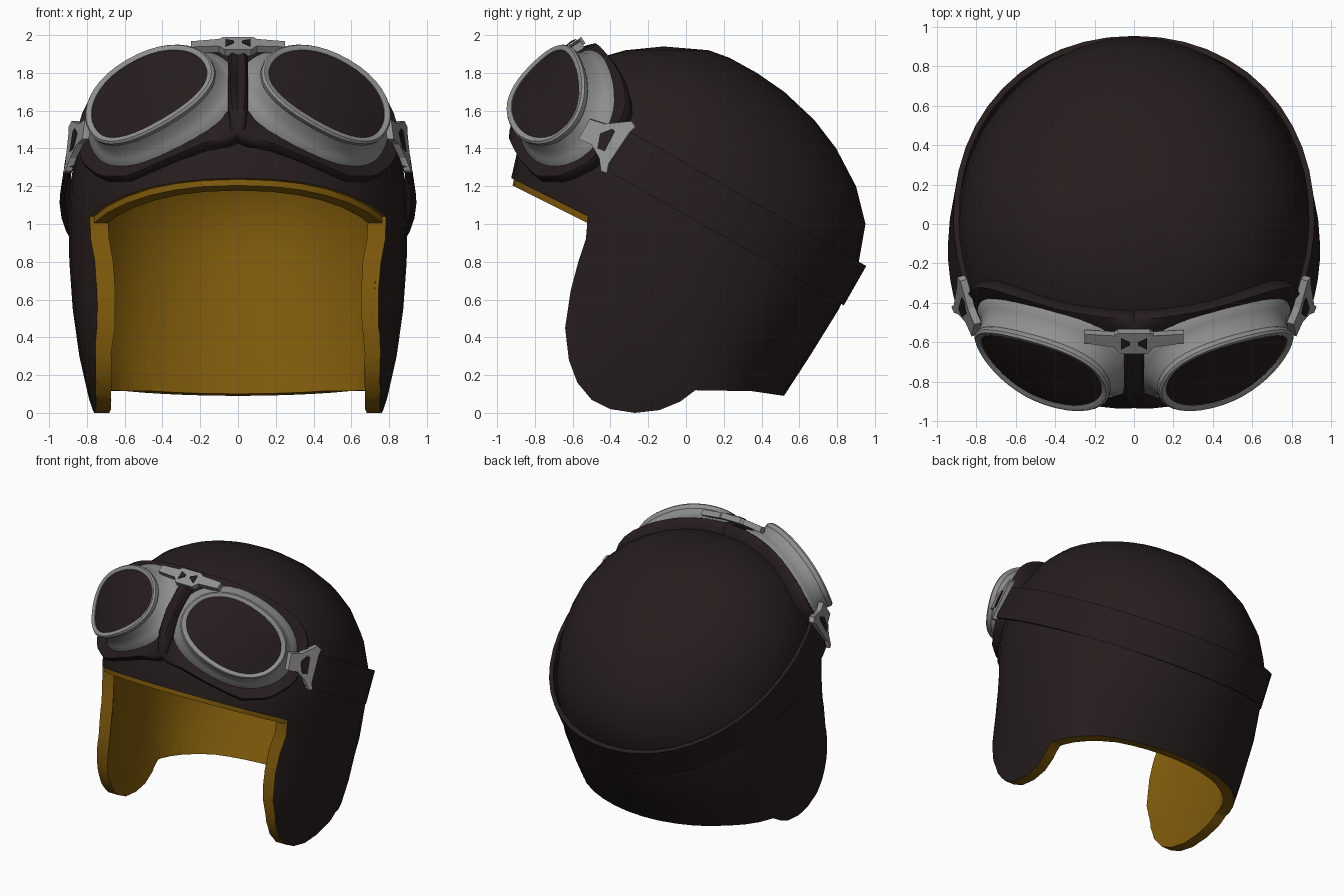
import bpy, bmesh, math
from mathutils import Vector, Matrix

if "Cube" in bpy.data.objects:
    bpy.data.objects.remove(bpy.data.objects["Cube"])

def material(name, c):
    m = bpy.data.materials.new(name)
    m.diffuse_color = (*c, 1)
    m.use_nodes = True
    m.node_tree.nodes["Principled BSDF"].inputs["Base Color"].default_value = m.diffuse_color
    return m

DARK = material("dark_brown_leather", (0.020, 0.0125, 0.0125))
GOLD = material("golden_lining", (0.205, 0.098, 0.003))
SILVER = material("silver_metal", (0.28, 0.28, 0.28))

def make(name, verts, faces, mats, index=0, angle=40, mirror=False):
    me = bpy.data.meshes.new(name)
    me.from_pydata([tuple(v) for v in verts], [], faces)
    bm = bmesh.new()
    bm.from_mesh(me)
    bmesh.ops.recalc_face_normals(bm, faces=bm.faces)
    for f in bm.faces:
        f.material_index = index
    bm.to_mesh(me)
    bm.free()
    for m in mats:
        me.materials.append(m)
    ob = bpy.data.objects.new(name, me)
    bpy.context.collection.objects.link(ob)
    if mirror:
        mod = ob.modifiers.new("mirror", 'MIRROR')
        mod.use_mirror_merge = False
    if angle:
        smooth(ob, angle)
    return ob

def activate(ob):
    bpy.ops.object.select_all(action='DESELECT')
    ob.select_set(True)
    bpy.context.view_layer.objects.active = ob

def smooth(ob, angle):
    activate(ob)
    bpy.ops.object.shade_smooth_by_angle(angle=math.radians(angle))

def loft(rings, closed=False):
    """Join equal closed rings with quads; closed also joins last to first."""
    n, k = len(rings[0]), len(rings)
    verts = [p for r in rings for p in r]
    faces = []
    for i in range(k if closed else k - 1):
        a, b = i * n, ((i + 1) % k) * n
        faces += [(a + j, a + (j + 1) % n, b + (j + 1) % n, b + j) for j in range(n)]
    return verts, faces

def plate(name, outline, to3d, depth, mat, mirror=False):
    """Flat part: 2D outline mapped to 3D, thickened along depth."""
    top = [Vector(to3d(a, b)) for a, b in outline]
    n = len(top)
    v, f = loft([top, [p + Vector(depth) for p in top]])
    f += [tuple(range(n)), tuple(range(n, 2 * n))]
    return make(name, v, f, [mat], angle=0, mirror=mirror)

# ---- helmet: horizontal sections (z, half width, front y, back y)
SECTIONS = [(-.1, .745, -1.5, .40), (.1, .795, -1.40, .525), (.3, .84, -1.25, .655),
            (.55, .875, -1.07, .81), (.8, .893, -.97, .915), (1.0, .897, -.95, .95),
            (1.2, .89, -.935, .90), (1.4, .855, -.89, .795), (1.55, .79, -.82, .68),
            (1.7, .68, -.72, .52), (1.8, .565, -.61, .375), (1.88, .42, -.46, .23),
            (1.92, .28, -.32, .12)]
SEG = 36

def dome(d):
    """Section rings pulled inward by d, ending in a pole."""
    rings = []
    for z, hw, y0, y1 in SECTIONS:
        t = max(0, (z - 1) / .94)
        c, ring = -.12 * t, []
        k = d * (1 - .5 * t)
        for j in range(SEG):
            a = 2 * math.pi * j / SEG
            co, si = math.cos(a), math.sin(a)
            p = 1.93 if si > 0 else 2.25 - .2 * t
            x = math.copysign(abs(co) ** (2 / p), co) * (hw - k)
            y = c + abs(si) ** (2 / p) * ((y1 - k - c) if si > 0 else (y0 + k - c))
            ring.append((x, y, z - d * t))
        rings.append(ring)
    return rings, (0, -.12, 1.94 - d)

# edge of the helmet seen from the side
EDGE = [(-1.6, 1.545), (-.52, 1.005), (-.53, .92), (-.57, .8), (-.61, .65), (-.64, .45),
        (-.62, .28), (-.575, .16), (-.5, .07), (-.4, .02), (-.27, 0), (-.14, .015),
        (-.03, .06), (.05, .12), (.35, .115), (.52, .09), (1.2, 0), (1.2, -.5), (-1.6, -.5)]

def shell(name, d0, d1, index, lift):
    outer, p0 = dome(d0)
    inner, p1 = dome(d1)
    v, f = loft(outer[::-1] + inner)
    top, last = 0, len(v) - SEG
    v += [p0, p1]
    for j in range(SEG):
        k = (j + 1) % SEG
        f += [(top + j, top + k, len(v) - 2), (last + j, last + k, len(v) - 1)]
    ob = make(name, v, f, [DARK, GOLD], index, angle=0)
    # cut the face opening, ear flaps and nape
    prof = [(y, z + (lift if i < 2 else 0)) for i, (y, z) in enumerate(EDGE)]
    n = len(prof)
    cv, cf = loft([[(s, y, z) for y, z in prof] for s in (-1.3, 1.3)])
    cf += [tuple(range(n)), tuple(range(n, 2 * n))]
    cutter = make("edge_cutter", cv, cf, [DARK, GOLD], 1, angle=0)
    cutter.hide_render = True
    mod = ob.modifiers.new("cut", 'BOOLEAN')
    mod.operation, mod.solver, mod.object = 'DIFFERENCE', 'EXACT', cutter
    activate(ob)
    bpy.ops.object.modifier_apply(modifier="cut")
    bpy.data.objects.remove(cutter)
    smooth(ob, 40)

shell("helmet_shell", 0, .02, 0, .035)
shell("helmet_lining", .017, .08, 1, 0)

# ---- goggles: frame of the right lens
C = Vector((.478, -.735, 1.69))
E1 = Vector((.86, .209, -.5)).normalized()
E2 = Vector((.5, .927, .86)).normalized()
N = Vector((.65, -1, .70)).normalized()
A, B, COUNT = .345, .235, 40
ANGLES = [2 * math.pi * j / COUNT - math.pi for j in range(COUNT)]

def oval(w, h, s=1):
    """Rounded lens outline grown by w, raised by h, bent to wrap the head."""
    ring = []
    for t in ANGLES:
        co, si = math.cos(t), math.sin(t)
        cx, sx = (math.copysign(abs(u) ** (2 / 2.2), u) for u in (co, si))
        bend = .018 - .045 * (s * co) ** 2
        ring.append(C + E1 * (A * s + w) * cx + E2 * (B * s + w) * sx + N * (h + bend))
    return ring

# metal cups with a raised front rim
v, f = loft([oval(w, h) for w, h in
             [(-.004, -.03), (-.002, .006), (.008, .012), (.026, .012), (.036, .0), (.034, -.02),
              (.028, -.03), (.04, -.08), (.063, -.12), (.095, -.15), (.10, -.18), (.02, -.18)]],
            closed=True)
make("goggle_cups", v, f, [SILVER], mirror=True)

# lenses
v, f = loft([oval(0, -.02), oval(0, 0), oval(0, .006, .7), oval(0, .008, .35)])
v.append(C + N * .026)
f += [(3 * COUNT + j, 3 * COUNT + (j + 1) % COUNT, 4 * COUNT) for j in range(COUNT)]
f.append(tuple(range(COUNT)))
make("goggle_lenses", v, f, [DARK], mirror=True)

# padded cushion between the cups and the helmet
PAD = [(-.03, -.90, 1.425), (.13, -.89, 1.405), (.35, -.84, 1.315), (.55, -.76, 1.225),
       (.70, -.63, 1.225), (.79, -.48, 1.30), (.82, -.36, 1.44), (.78, -.29, 1.58),
       (.70, -.30, 1.70), (.55, -.35, 1.80), (.35, -.41, 1.87), (.15, -.44, 1.905),
       (-.03, -.45, 1.91), (-.05, -.62, 1.865), (-.05, -.77, 1.75), (-.05, -.86, 1.6)]
inv = Matrix((E1, E2, N)).transposed().inverted()
base = C - N * .15
polar = []
for p in PAD:
    q = inv @ (Vector(p) - base)
    polar.append((math.atan2(q.y / B, q.x / A), Vector(p)))
polar.sort(key=lambda e: e[0])
polar = ([(polar[-1][0] - 2 * math.pi, polar[-1][1])] + polar
         + [(polar[0][0] + 2 * math.pi, polar[0][1])])
outline = []
for t in ANGLES:
    for (a0, p0), (a1, p1) in zip(polar, polar[1:]):
        if a0 <= t <= a1:
            outline.append(p0.lerp(p1, (t - a0) / max(a1 - a0, 1e-6)))
            break
hub = Vector((0, -.1, 1.0))
rays = [(p - hub).normalized() for p in outline]
start = oval(.06, -.155)
rings = [start]
for mix, lift in [(.5, .035), (.85, .055), (1, .035), (1.02, 0), (1, -.08)]:
    rings.append([s.lerp(o, mix) + r * lift for s, o, r in zip(start, outline, rays)])
v, f = loft(rings, closed=True)
make("goggle_cushion", v, f, [DARK], angle=60, mirror=True)

# ---- bridge joining the two cups
half = [(.08, 0), (.1, .015), (.25, .005), (.25, .06), (.1, .085), (.07, .125)]
bridge = half + [(-x, b) for x, b in half[::-1]]
def on_bridge(up):
    return lambda x, b: (x, -.555 - .84 * b - .54 * up, 2.0 - .54 * b - .12 * abs(x) + .84 * up)
plate("bridge", bridge, on_bridge(0), (0, .022, -.034), SILVER)
plate("bridge_slots", [(.065, .03), (.065, .095), (.02, .07), (.02, .055)], on_bridge(.004),
      (0, .002, -.004), DARK, True)

# ---- strap buckles
def on_buckle(up):
    return lambda y, z: (.815 + up + .31 * (y + .55) - .31 * (z - 1.5), y, z)
plate("strap_buckles", [(-.57, 1.45), (-.51, 1.555), (-.43, 1.53), (-.29, 1.545), (-.27, 1.515),
                        (-.30, 1.485), (-.41, 1.32), (-.42, 1.27), (-.45, 1.28), (-.46, 1.35),
                        (-.50, 1.42)], on_buckle(0), (-.035, .01, 0), SILVER, True)
plate("buckle_slots", [(-.47, 1.40), (-.455, 1.48), (-.39, 1.505), (-.375, 1.49), (-.43, 1.385)],
      on_buckle(.004), (-.006, 0, 0), DARK, True)

# ---- strap running round the back of the helmet
path = [(.93 - .5 * (y + .05) ** 2, y) for y in (-.39, -.3, -.22, -.13)]
for i in range(13):
    t = math.pi / 2 * i / 12
    path.append((.93 * max(0, math.cos(t)) ** (2 / 2.1), -.05 + .945 * math.sin(t) ** (2 / 2.1)))
path[-1] = (0, .895)
path += [(-x, y) for x, y in path[-2::-1]]
rings = []
for x, y in path:
    ring = []
    for k, s in ((1, 1), (-1, 1), (-1, .97), (1, .97)):
        yy = -.05 + (y + .05) * s if y > -.05 else y
        tilt = -.018 * k * max(0, .75 - y) * (1 if x > 0 else -1)
        z = 1.39 - .571 * (yy + .36)
        ring.append((x * s + tilt, yy + .496 * .12 * k, z + .868 * .12 * k))
    rings.append(ring)
v, f = loft(rings)
f += [(0, 1, 2, 3), tuple(range(len(v) - 4, len(v)))]
make("goggle_strap", v, f, [DARK])
